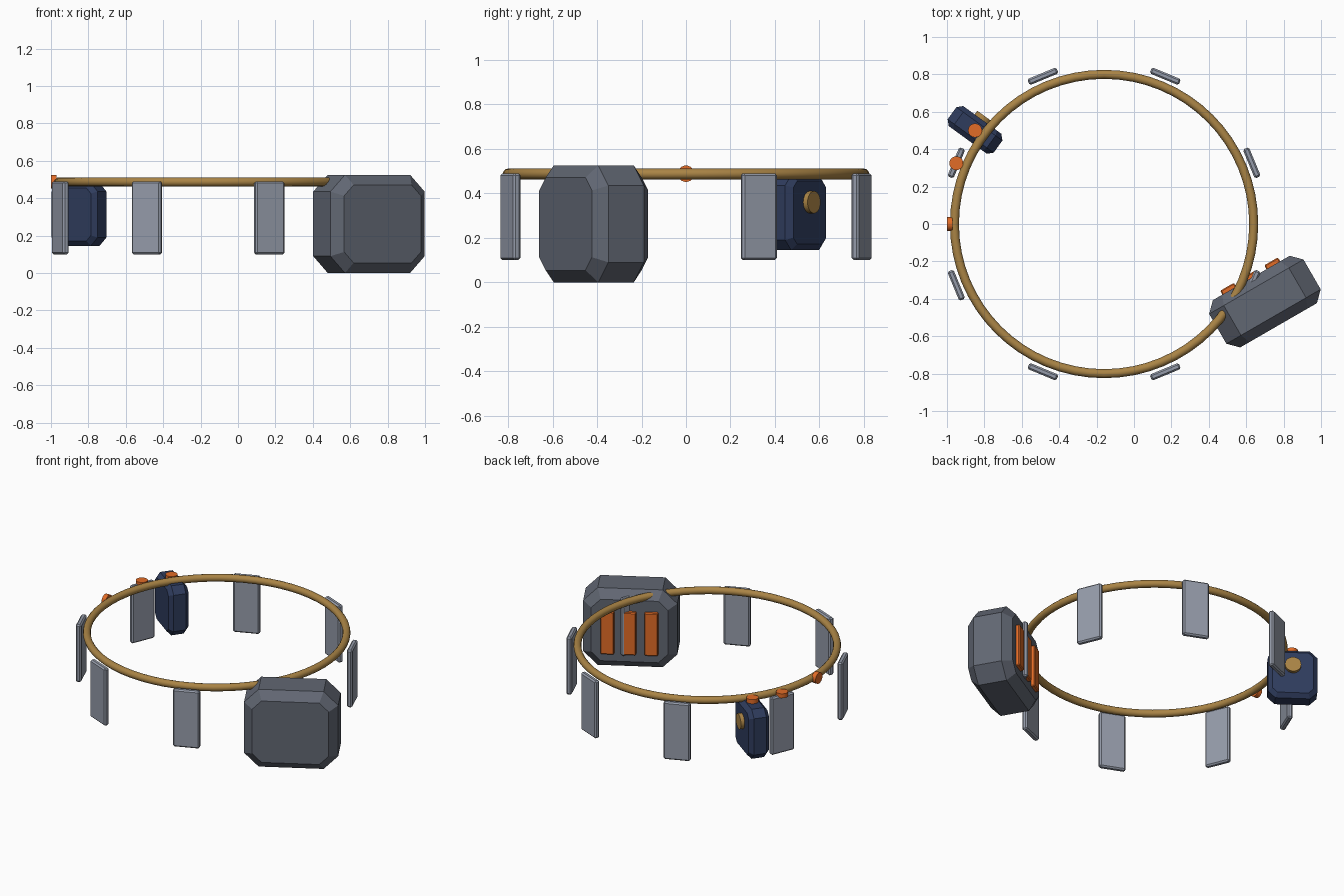
import bpy, bmesh
from math import radians, cos, sin, pi, sqrt
from mathutils import Matrix, Vector

if "Cube" in bpy.data.objects:
    bpy.data.objects.remove(bpy.data.objects["Cube"])


def material(name, rgb):
    m = bpy.data.materials.new(name)
    m.diffuse_color = (*rgb, 1)
    m.use_nodes = True
    m.node_tree.nodes["Principled BSDF"].inputs["Base Color"].default_value = m.diffuse_color
    return m


GOLD = material("gold", (0.40, 0.23, 0.06))
ORANGE = material("orange", (0.76, 0.15, 0.02))
NAVY = material("navy", (0.028, 0.045, 0.11))
SLATE = material("slate", (0.12, 0.135, 0.17))
STEEL = material("steel", (0.30, 0.33, 0.40))

CENTRE = Vector((-0.16, 0, 0))


def place(loc, angle=0):
    return Matrix.Translation(loc) @ Matrix.Rotation(radians(angle), 4, 'Z')


def finish(bm, name, mat, matrix):
    bmesh.ops.recalc_face_normals(bm, faces=bm.faces)
    me = bpy.data.meshes.new(name)
    bm.to_mesh(me)
    bm.free()
    me.materials.append(mat)
    ob = bpy.data.objects.new(name, me)
    ob.matrix_world = matrix
    bpy.context.collection.objects.link(ob)
    return ob


def slab(name, size, mat, matrix, bevel):
    bm = bmesh.new()
    bmesh.ops.create_cube(bm, size=1, matrix=Matrix.Diagonal((*size, 1)))
    bmesh.ops.bevel(bm, geom=bm.edges[:], offset=bevel, segments=1, affect='EDGES')
    return finish(bm, name, mat, matrix)


def octagon(w, h, cut):
    half = [(w, h - cut), (w - cut, h), (cut - w, h), (-w, h - cut)]
    return half + [(-x, -z) for x, z in half]


def chamfered_case(name, w, d, h, cut, ch, mat, matrix):
    """Octagonal prism along y whose front and back rims are chamfered."""
    bm = bmesh.new()
    loops = []
    for y, inset in ((-d, ch), (ch - d, 0), (d - ch, 0), (d, ch)):
        pts = octagon(w - inset, h - inset, cut - inset * (2 - sqrt(2)))
        loops.append([bm.verts.new((x, y, z)) for x, z in pts])
    for a, b in zip(loops, loops[1:]):
        for i in range(8):
            j = (i + 1) % 8
            bm.faces.new((a[i], a[j], b[j], b[i]))
    bm.faces.new(loops[0])
    bm.faces.new(loops[-1])
    return finish(bm, name, mat, matrix)


def disc(name, r, depth, mat, matrix):
    bm = bmesh.new()
    bmesh.ops.create_cone(bm, cap_ends=True, segments=24, radius1=r, radius2=r, depth=depth)
    for f in bm.faces:
        f.smooth = len(f.verts) == 4
    for e in bm.edges:
        e.smooth = all(f.smooth for f in e.link_faces)
    return finish(bm, name, mat, matrix)


# Belt hoop
bpy.ops.mesh.primitive_torus_add(location=CENTRE + Vector((0, 0, 0.487)), major_radius=0.8,
                                 minor_radius=0.024, major_segments=64, minor_segments=12)
hoop = bpy.context.object
hoop.name = "belt_hoop"
hoop.data.materials.append(GOLD)
bpy.ops.object.shade_smooth()

# Eight hanging plates around the hoop
for k in range(8):
    a = 22.5 + 45 * k
    t = radians(a)
    pos = CENTRE + Vector((0.855 * cos(t), 0.855 * sin(t), 0.295))
    slab(f"hanging_plate_{k + 1}", (0.035, 0.168, 0.39), STEEL, place(pos, a), 0.009)

# Large case with three panels on its inner face
case = place((0.70, -0.415, 0.2625), 30)
chamfered_case("large_case", 0.291, 0.146, 0.2625, 0.09, 0.054, SLATE, case)
for k in (-1, 0, 1):
    slab(f"case_panel_{k + 2}", (0.085, 0.03, 0.29), ORANGE,
         case @ Matrix.Translation((k * 0.136, 0.155, -0.01)), 0.006)

# Small pouch with a round clasp
pouch = place((-0.85, 0.503, 0.313), -36)
chamfered_case("small_pouch", 0.152, 0.066, 0.168, 0.045, 0.026, NAVY, pouch)
disc("pouch_clasp", 0.05, 0.03, GOLD,
     pouch @ Matrix.Translation((0, 0.075, 0.047)) @ Matrix.Rotation(pi / 2, 4, 'X'))

# Round studs
disc("pouch_stud", 0.037, 0.03, ORANGE, place((-0.85, 0.50, 0.494)))
disc("plate_stud", 0.037, 0.03, ORANGE, place((-0.95, 0.325, 0.494)))
disc("side_stud", 0.037, 0.03, ORANGE,
     place((-0.985, 0, 0.488)) @ Matrix.Rotation(pi / 2, 4, 'Y'))
